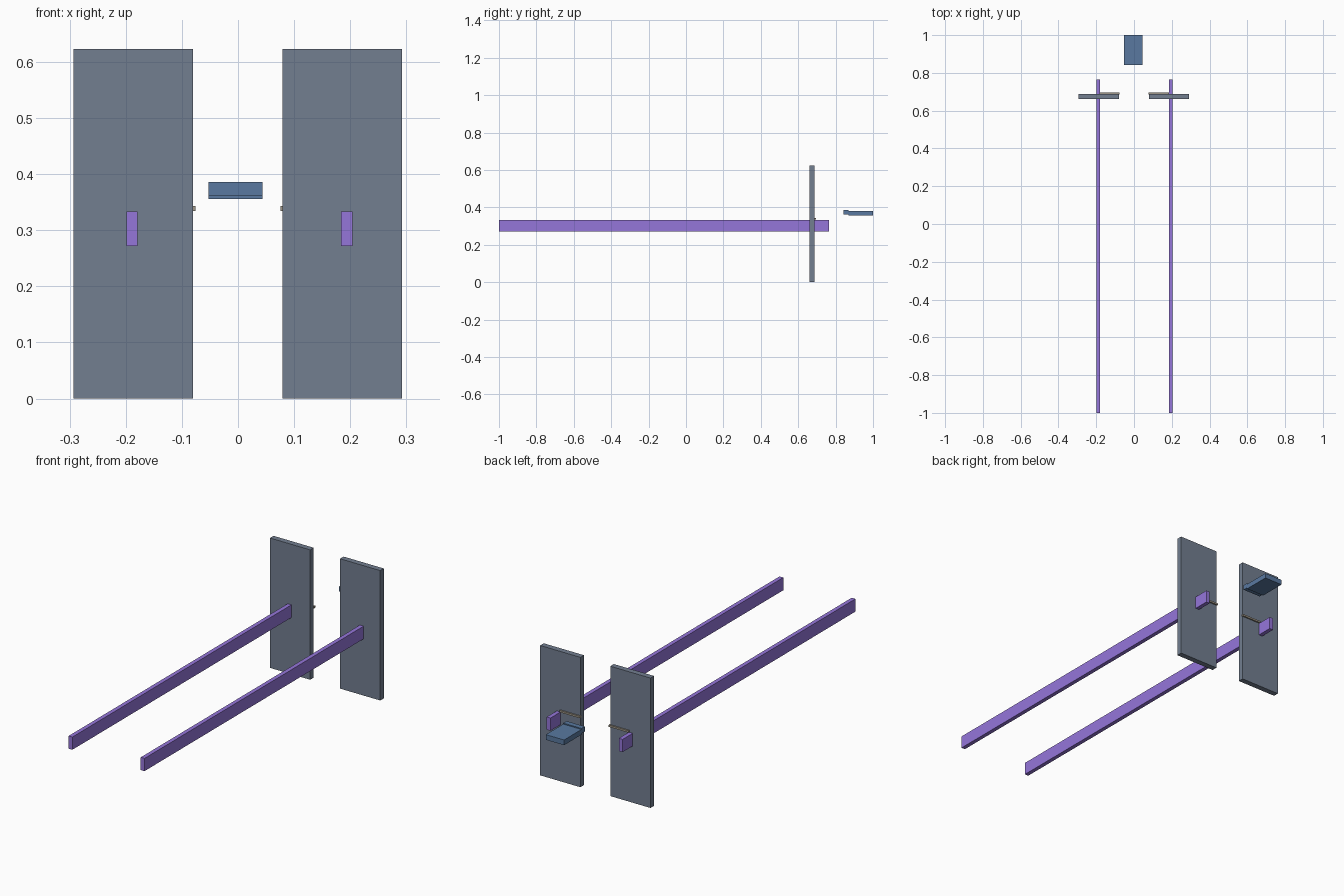
import bpy
import bmesh

if "Cube" in bpy.data.objects:
    bpy.data.objects.remove(bpy.data.objects["Cube"])


def material(name, rgb):
    m = bpy.data.materials.new(name)
    m.diffuse_color = (*rgb, 1)
    m.use_nodes = True
    m.node_tree.nodes["Principled BSDF"].inputs["Base Color"].default_value = m.diffuse_color
    return m


def finish(name, bm, mat):
    bmesh.ops.recalc_face_normals(bm, faces=bm.faces)
    mesh = bpy.data.meshes.new(name)
    bm.to_mesh(mesh)
    bm.free()
    mesh.materials.append(mat)
    obj = bpy.data.objects.new(name, mesh)
    bpy.context.collection.objects.link(obj)
    return obj


def box(name, xs, ys, zs, mat):
    bm = bmesh.new()
    bmesh.ops.create_cube(bm, size=1)
    for v in bm.verts:
        v.co = [lo + (c + 0.5) * (hi - lo)
                for c, (lo, hi) in zip(v.co, (xs, ys, zs))]
    return finish(name, bm, mat)


slate = material("slate", (0.17, 0.21, 0.28))
purple = material("purple", (0.30, 0.18, 0.70))
blue = material("blue", (0.10, 0.19, 0.35))
tan = material("tan", (0.35, 0.31, 0.25))

# Upright panels, long rails through them, and thin pins on the back faces
parts = {
    "left": ((-0.293, -0.080), (-0.199, -0.179), (-0.182, -0.076)),
    "right": ((0.079, 0.292), (0.184, 0.204), (0.076, 0.186)),
}
for side, (panel_x, rail_x, pin_x) in parts.items():
    box(f"{side}_panel", panel_x, (0.661, 0.688), (0, 0.623), slate)
    box(f"{side}_rail", rail_x, (-1, 0.765), (0.272, 0.333), purple)
    box(f"{side}_pin", pin_x, (0.685, 0.695), (0.334, 0.343), tan)

# Rear plate with a raised front lip, extruded across from its side profile
profile = [(0.843, 0.362), (0.868, 0.362), (0.868, 0.356), (1, 0.356),
           (1, 0.381), (0.868, 0.381), (0.868, 0.386), (0.843, 0.386)]
bm = bmesh.new()
face = bm.faces.new([bm.verts.new((-0.053, y, z)) for y, z in profile])
new = bmesh.ops.extrude_face_region(bm, geom=[face])["geom"]
bmesh.ops.translate(bm, vec=(0.097, 0, 0),
                    verts=[g for g in new if isinstance(g, bmesh.types.BMVert)])
finish("rear_plate", bm, blue)
